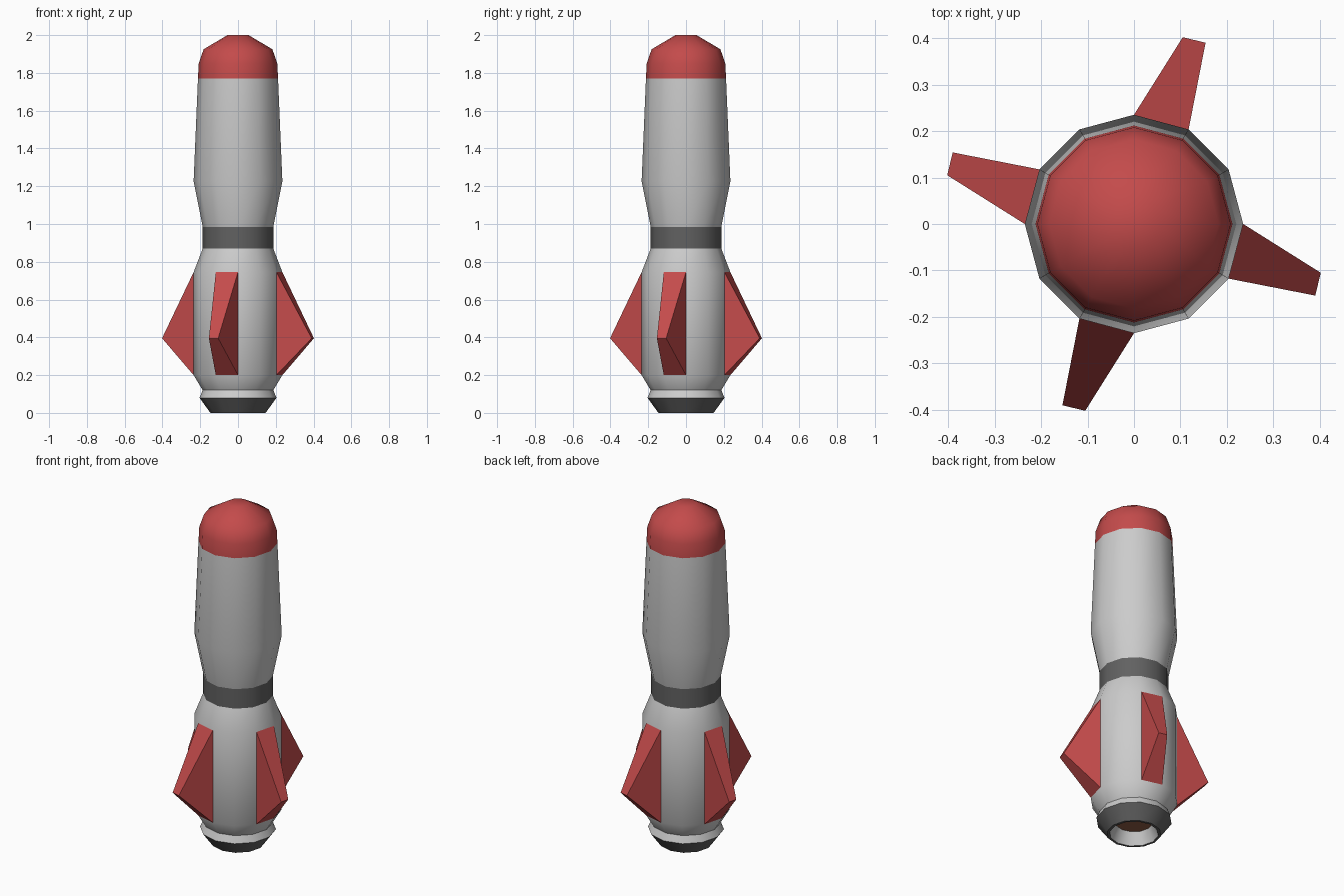
import bpy, bmesh, math

if "Cube" in bpy.data.objects:
    bpy.data.objects.remove(bpy.data.objects["Cube"])

SIDES = 12


def material(name, rgb):
    m = bpy.data.materials.new(name)
    m.diffuse_color = (*rgb, 1)
    m.use_nodes = True
    m.node_tree.nodes["Principled BSDF"].inputs["Base Color"].default_value = m.diffuse_color
    return m


RED = material("red_paint", (0.55, 0.07, 0.07))
DARK = material("dark_metal", (0.12, 0.12, 0.12))
BROWN = material("burnt_core", (0.28, 0.11, 0.06))


def finish(name, bm, mat=None, smooth=True):
    me = bpy.data.meshes.new(name)
    bm.to_mesh(me)
    bm.free()
    ob = bpy.data.objects.new(name, me)
    bpy.context.collection.objects.link(ob)
    if mat:
        me.materials.append(mat)
    if smooth:
        bpy.ops.object.select_all(action='DESELECT')
        ob.select_set(True)
        bpy.context.view_layer.objects.active = ob
        bpy.ops.object.shade_smooth_by_angle(angle=math.radians(40))
    return ob


def lathe(name, profile, mat=None, cap_end=False):
    """Revolve (radius, z) points; listed upwards, faces point outwards."""
    bm = bmesh.new()
    rings = []
    for r, z in profile:
        rings.append([bm.verts.new((r * math.cos(2 * math.pi * i / SIDES),
                                    r * math.sin(2 * math.pi * i / SIDES), z))
                      for i in range(SIDES)])
    for a, b in zip(rings, rings[1:]):
        for i in range(SIDES):
            j = (i + 1) % SIDES
            bm.faces.new((a[i], a[j], b[j], b[i]))
    if cap_end:
        bm.faces.new(rings[-1])
    return finish(name, bm, mat)


# Body sections
lathe("lower_body", [(0.187, 0.12), (0.235, 0.2), (0.235, 0.745), (0.187, 0.87)])
lathe("waist_band", [(0.187, 0.87), (0.187, 0.985)], DARK)
lathe("upper_body", [(0.187, 0.985), (0.235, 1.225), (0.212, 1.77)])
lathe("nose_cap", [(0.212, 1.77), (0.208, 1.85), (0.182, 1.925), (0.056, 2.0)],
      RED, cap_end=True)

# Exhaust nozzle: collar, outer cone, hollow inside and glowing core disc
lathe("nozzle_collar", [(0.204, 0.08), (0.187, 0.12)])
lathe("nozzle_cone", [(0.132, 0.0), (0.146, 0.0), (0.204, 0.08)], DARK)
lathe("nozzle_inside", [(0.1, 0.07), (0.132, 0.0)])
core = bmesh.new()
disc = [core.verts.new((0.1 * math.cos(2 * math.pi * i / SIDES),
                        0.1 * math.sin(2 * math.pi * i / SIDES), 0.07))
        for i in range(SIDES)]
core.faces.new(disc[::-1])
finish("nozzle_core", core, BROWN, smooth=False)

# Four wedge fins, each rooted on one facet and swept to a short tip edge
FIN = [(0.235, 0, 0.2), (0.2035, -0.1175, 0.2),
       (0.2035, -0.1175, 0.745), (0.235, 0, 0.745),
       (0.402, -0.105, 0.395), (0.39, -0.154, 0.395)]
FACES = [(0, 1, 2, 3), (0, 4, 5, 1), (3, 2, 5, 4), (0, 3, 4), (1, 5, 2)]
for k in range(4):
    bm = bmesh.new()
    c, s = round(math.cos(k * math.pi / 2)), round(math.sin(k * math.pi / 2))
    vs = [bm.verts.new((x * c - y * s, x * s + y * c, z)) for x, y, z in FIN]
    for f in FACES:
        bm.faces.new([vs[i] for i in f])
    bmesh.ops.recalc_face_normals(bm, faces=bm.faces)
    finish(f"fin_{k + 1}", bm, RED, smooth=False)
